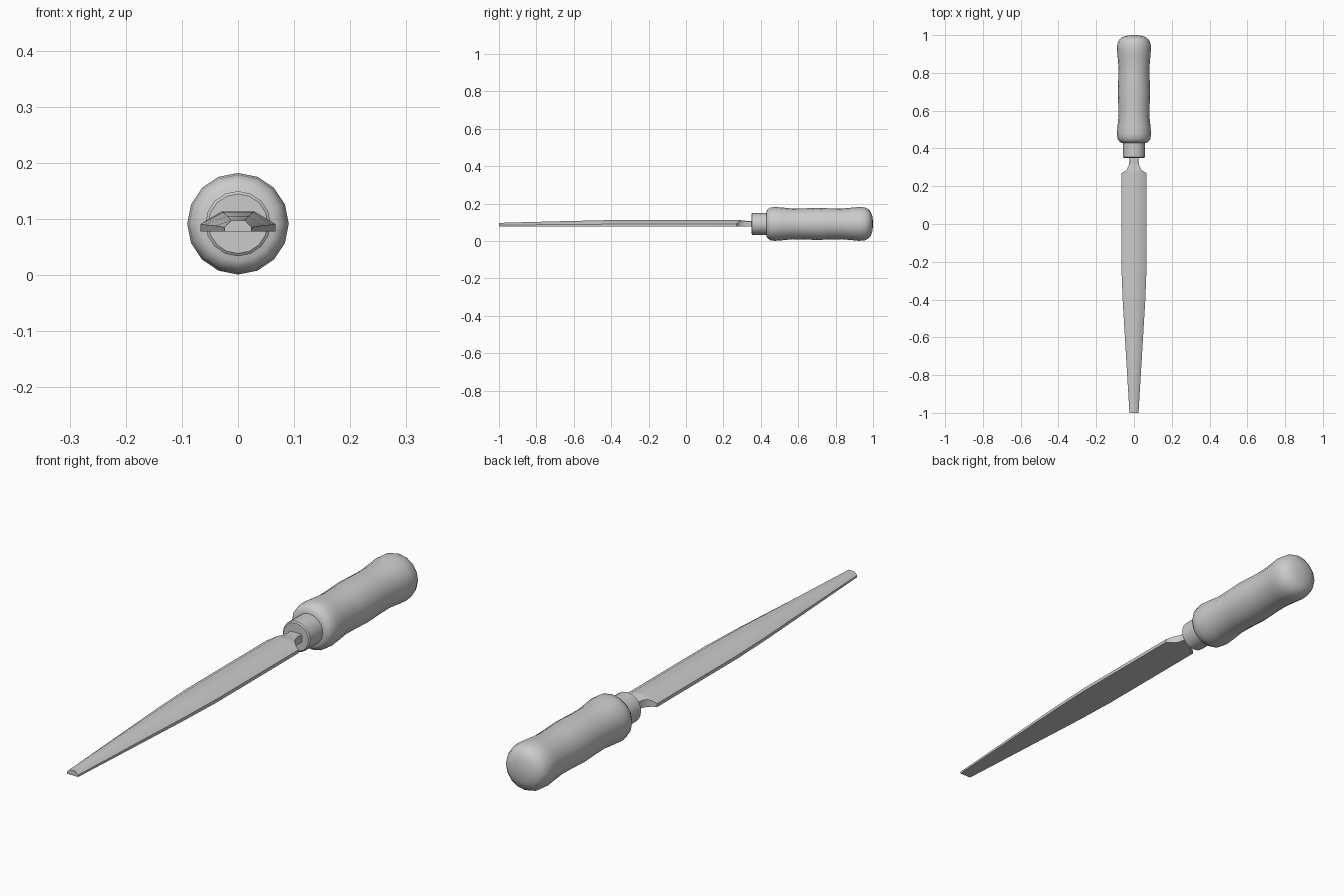
import bpy, bmesh, math

cube = bpy.data.objects.get("Cube")
if cube:
    bpy.data.objects.remove(cube, do_unlink=True)

grey = bpy.data.materials.new("plain grey")
grey.use_nodes = True
grey.diffuse_color = (0.6, 0.6, 0.6, 1)
grey.node_tree.nodes["Principled BSDF"].inputs["Base Color"].default_value = (0.6, 0.6, 0.6, 1)

AXIS_Z = 0.0915
SIDES = 16


def loft(name, sections, angle):
    """Skin a row of closed sections and cap both ends."""
    bm = bmesh.new()
    rings = [[bm.verts.new(p) for p in s] for s in sections]
    n = len(rings[0])
    for a, b in zip(rings, rings[1:]):
        for i in range(n):
            j = (i + 1) % n
            bm.faces.new((a[i], a[j], b[j], b[i]))
    bm.faces.new(rings[0])
    bm.faces.new(rings[-1])
    bmesh.ops.recalc_face_normals(bm, faces=bm.faces)
    mesh = bpy.data.meshes.new(name)
    bm.to_mesh(mesh)
    bm.free()
    mesh.materials.append(grey)
    ob = bpy.data.objects.new(name, mesh)
    bpy.context.collection.objects.link(ob)
    bpy.ops.object.select_all(action='DESELECT')
    ob.select_set(True)
    bpy.context.view_layer.objects.active = ob
    bpy.ops.object.shade_smooth_by_angle(angle=math.radians(angle))
    return ob


def circle(y, r):
    steps = [2 * math.pi * i / SIDES for i in range(SIDES)]
    return [(r * math.sin(t), y, AXIS_Z + r * math.cos(t)) for t in steps]


def blade_section(y, half, edge_z, crown, top_z, base_z=0.078):
    right = [(half, y, base_z), (half, y, edge_z), (crown, y, top_z)]
    return right + [(-x, y, z) for x, y, z in reversed(right)]


# Grip: turned profile with two shallow waists and a domed end
grip = [(0.43, 0.066), (0.437, 0.078), (0.45, 0.087), (0.475, 0.0905),
        (0.51, 0.088), (0.57, 0.082), (0.63, 0.083), (0.70, 0.086),
        (0.77, 0.083), (0.83, 0.082), (0.89, 0.087), (0.925, 0.0905),
        (0.955, 0.088), (0.975, 0.079), (0.988, 0.064), (0.996, 0.041), (1.0, 0.012)]
loft("handle_grip", [circle(y, r) for y, r in grip], 40)

# Collar between grip and blade
collar = [(0.35, 0.053), (0.354, 0.058), (0.44, 0.058)]
loft("ferrule", [circle(y, r) for y, r in collar], 30)

# Tapered half-round blade: y, half width, edge height, crown half width, top height
blade = [(-1.0, 0.024, 0.085, 0.012, 0.097), (-0.7, 0.042, 0.088, 0.019, 0.105),
         (-0.4, 0.060, 0.09, 0.027, 0.112), (-0.22, 0.067, 0.091, 0.03, 0.113),
         (0.27, 0.067, 0.091, 0.03, 0.113)]
loft("blade", [blade_section(*s) for s in blade], 40)

# Concave shoulders narrowing to the tang
shoulder = [(0.27, 0.067, 0.091, 0.03, 0.113), (0.276, 0.053, 0.099, 0.03, 0.113),
            (0.288, 0.039, 0.107, 0.028, 0.112), (0.305, 0.029, 0.107, 0.025, 0.109),
            (0.325, 0.025, 0.105, 0.022, 0.108), (0.37, 0.025, 0.105, 0.022, 0.108)]
loft("tang", [blade_section(*s) for s in shoulder], 30)
